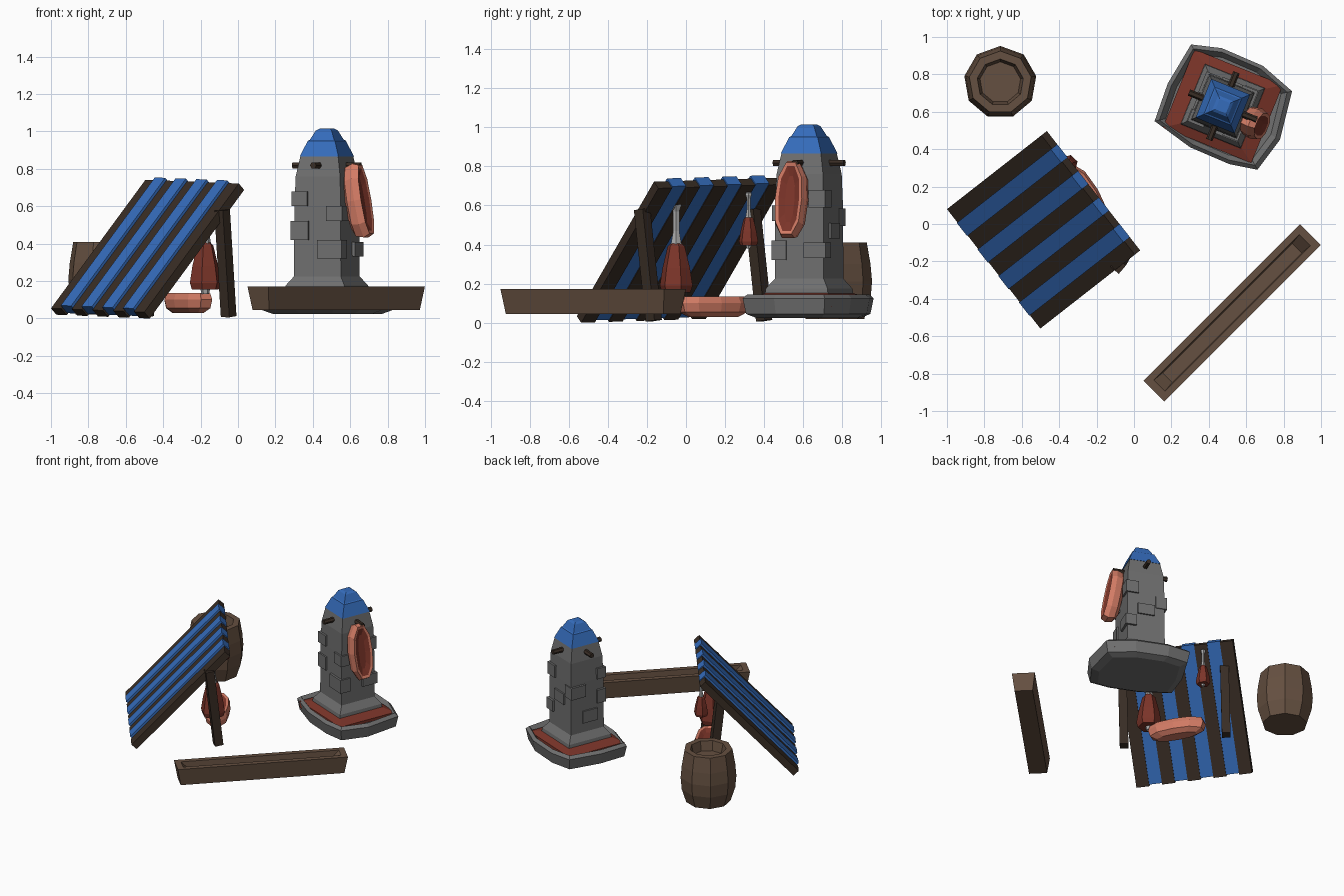
import bpy, bmesh
from math import sin, cos, pi, radians
from mathutils import Vector, Matrix

if "Cube" in bpy.data.objects:
    bpy.data.objects.remove(bpy.data.objects["Cube"])


def mat(name, r, g, b):
    m = bpy.data.materials.new(name)
    m.diffuse_color = (r, g, b, 1)
    m.use_nodes = True
    m.node_tree.nodes["Principled BSDF"].inputs["Base Color"].default_value = m.diffuse_color
    return m


WOOD = mat("wood", 0.13, 0.08, 0.052)
DARK = mat("dark_wood", 0.04, 0.026, 0.018)
BLUE = mat("blue", 0.035, 0.15, 0.5)
RED = mat("red", 0.2, 0.035, 0.022)
PINK = mat("salmon", 0.65, 0.2, 0.13)
STONE = mat("stone", 0.16, 0.16, 0.16)
BONE = mat("bone", 0.4, 0.4, 0.4)


def loft(name, loops, material, M=Matrix(), caps=(True, True)):
    """Skin a stack of equal-length point loops."""
    bm = bmesh.new()
    rings = [[bm.verts.new(M @ Vector(p)) for p in lp] for lp in loops]
    n = len(rings[0])
    for a, b in zip(rings, rings[1:]):
        for i in range(n):
            j = (i + 1) % n
            bm.faces.new((a[i], a[j], b[j], b[i]))
    if caps[0]:
        bm.faces.new(rings[0][::-1])
    if caps[1]:
        bm.faces.new(rings[-1])
    bmesh.ops.recalc_face_normals(bm, faces=bm.faces)
    me = bpy.data.meshes.new(name)
    bm.to_mesh(me)
    bm.free()
    me.materials.append(material)
    ob = bpy.data.objects.new(name, me)
    bpy.context.collection.objects.link(ob)
    return ob


def rect(x, y, z):
    return [(-x, -y, z), (x, -y, z), (x, y, z), (-x, y, z)]


def ring(r, z, n, a0=0):
    return [(r * cos(a0 + 2 * pi * i / n), r * sin(a0 + 2 * pi * i / n), z) for i in range(n)]


def turn(name, profile, n, material, M, a0=0):
    return loft(name, [ring(r, z, n, a0) for r, z in profile], material, M)


def box(name, center, half, material, M=Matrix()):
    T = M @ Matrix.Translation(center)
    return loft(name, [rect(half[0], half[1], -half[2]), rect(half[0], half[1], half[2])], material, T)


def bar(name, a, b, r, n, material, spin=0):
    d = Vector(b) - Vector(a)
    M = Matrix.Translation(a) @ d.to_track_quat('Z', 'Y').to_matrix().to_4x4()
    return turn(name, [(r, 0), (r, d.length)], n, material, M, spin)


# barrel with an open, recessed top
turn("barrel", [(0.155, 0.02), (0.187, 0.12), (0.195, 0.21), (0.187, 0.3), (0.168, 0.41),
                (0.125, 0.41), (0.11, 0.34)], 9, WOOD, Matrix.Translation((-0.715, 0.757, 0)), pi / 2)

# long trough with tapered sides
T = Matrix.Translation((0.525, -0.475, 0)) @ Matrix.Rotation(radians(45), 4, 'Z')
loft("trough", [rect(0.57, 0.062, 0.045), rect(0.592, 0.079, 0.172),
                rect(0.55, 0.042, 0.172), rect(0.49, 0.036, 0.11)], WOOD, T)

# slanted shelter roof: alternating planks
c, s = cos(radians(47)), sin(radians(47))
e, up, nrm = Vector((0.616, -0.788, -0.025)), Vector((0.788 * c, 0.616 * c, s)), Vector((-0.788 * s, -0.616 * s, c))
R = Matrix((e, up, nrm)).transposed().to_4x4()
R.translation = (-0.971, 0.102, 0.02)
for i in range(9):
    x = 0.09 * i + 0.045
    if i % 2:
        box(f"blue_plank_{i}", (x, 0.478, 0.035), (0.045, 0.468, 0.03), BLUE, R)
    else:
        box(f"brown_plank_{i}", (x, 0.47, 0.025), (0.045, 0.47, 0.025), DARK, R)

# shelter posts
for i, (x, y) in enumerate(((-0.05, -0.165), (-0.49, 0.40))):
    bar(f"shelter_post_{i}", (x, y, 0.01), (x - 0.035, y - 0.06, 0.58), 0.042, 4, DARK, radians(35))

# hanging hams: meat, bone and bone tip below
for i, (x, y, z, k) in enumerate(((-0.175, -0.05, 0.13, 1), (-0.35, 0.32, 0.38, 0.58))):
    M = Matrix.Translation((x, y, z)) @ Matrix.Scale(k, 4)
    turn(f"ham_meat_{i}", [(0.075, 0.025), (0.086, 0.06), (0.072, 0.15), (0.045, 0.26), (0.03, 0.275)], 6, RED, M, 0.3)
    turn(f"ham_bone_{i}", [(0.033, 0.26), (0.018, 0.34), (0.018, 0.44), (0.03, 0.47), (0.028, 0.49), (0.015, 0.5)], 6, BONE, M)
    turn(f"ham_bone_tip_{i}", [(0.02, 0.0), (0.026, 0.03)], 6, BONE, M)


# meat slabs: salmon rind with a sunken red face on local +z
def slab(name, M):
    out = [(-0.035, -0.2), (0.035, -0.2), (0.075, -0.13), (0.087, 0.0), (0.075, 0.12),
           (0.03, 0.2), (-0.03, 0.2), (-0.075, 0.12), (-0.087, 0.0), (-0.075, -0.13)]

    def lp(kx, ky, z):
        return [(x * kx, y * ky, z) for x, y in out]
    loft(name + "_rind", [lp(0.5, 0.7, -0.055), lp(0.9, 0.93, -0.03), lp(1, 1, 0.015),
                          lp(0.85, 0.93, 0.05), lp(0.66, 0.84, 0.045)], PINK, M, (True, False))
    loft(name + "_face", [lp(0.66, 0.84, 0.045), lp(0.3, 0.6, 0.03)], RED, M, (False, True))


slab("lying_slab", Matrix.Translation((-0.268, 0.14, 0.085)) @ Matrix.Rotation(radians(30), 4, 'Z'))
TW = Matrix.Translation((0.475, 0.63, 0)) @ Matrix.Rotation(radians(-22), 4, 'Z')
slab("hung_slab", TW @ Matrix.Translation((0.185, -0.02, 0.628)) @ Matrix.Rotation(pi / 2, 4, 'Z')
     @ Matrix.Rotation(radians(80), 4, 'X'))

# irregular stone base with a rim
base = [(0.305, 0.96), (0.47, 0.94), (0.69, 0.845), (0.845, 0.71), (0.78, 0.45),
        (0.66, 0.29), (0.51, 0.32), (0.30, 0.41), (0.11, 0.55), (0.18, 0.75)]


def base_loop(k, z):
    return [(0.478 + (x - 0.478) * k, 0.63 + (y - 0.63) * k, z) for x, y in base]


loft("stone_base", [base_loop(0.8, 0.025), base_loop(0.95, 0.045), base_loop(1, 0.125),
                    base_loop(0.93, 0.145), base_loop(0.84, 0.11)], STONE)

# red floor sloping up to the tower
loft("red_floor", [rect(0.255, 0.225, 0.08), rect(0.255, 0.225, 0.13), rect(0.16, 0.16, 0.155)], RED, TW)

# tower shaft with flared foot
loft("tower", [rect(h, h, z) for h, z in ((0.175, 0.14), (0.17, 0.175), (0.135, 0.225), (0.133, 0.6),
                                          (0.128, 0.76), (0.108, 0.87))], STONE, TW)

# protruding bricks on the corners and faces
bricks = [(-0.1, -0.11, 0.47, 0.05, 0.035, 0.05), (0.075, -0.11, 0.37, 0.07, 0.04, 0.05),
          (-0.1, -0.11, 0.64, 0.045, 0.035, 0.04), (0.11, 0.09, 0.37, 0.04, 0.06, 0.04),
          (0.1, 0.1, 0.635, 0.045, 0.045, 0.045), (-0.11, 0.08, 0.54, 0.04, 0.06, 0.045),
          (0.0, 0.115, 0.47, 0.06, 0.03, 0.04), (-0.115, -0.02, 0.34, 0.03, 0.06, 0.045),
          (0.1, -0.09, 0.56, 0.045, 0.055, 0.04)]
for i, b in enumerate(bricks):
    box(f"brick_{i}", b[:3], b[3:], STONE, TW)

# blue tower cap in tiers
loft("tower_cap", [rect(h, h, z) for h, z in ((0.112, 0.865), (0.078, 0.95), (0.07, 0.955),
                                              (0.045, 1.005), (0.03, 1.015))], BLUE, TW)

# four pegs near the top
for i in range(4):
    d = Vector((cos(i * pi / 2), sin(i * pi / 2), 0))
    z = Vector((0, 0, 0.818))
    bar(f"peg_{i}", TW @ (d * 0.08 + z), TW @ (d * 0.195 + z), 0.018, 6, DARK)
